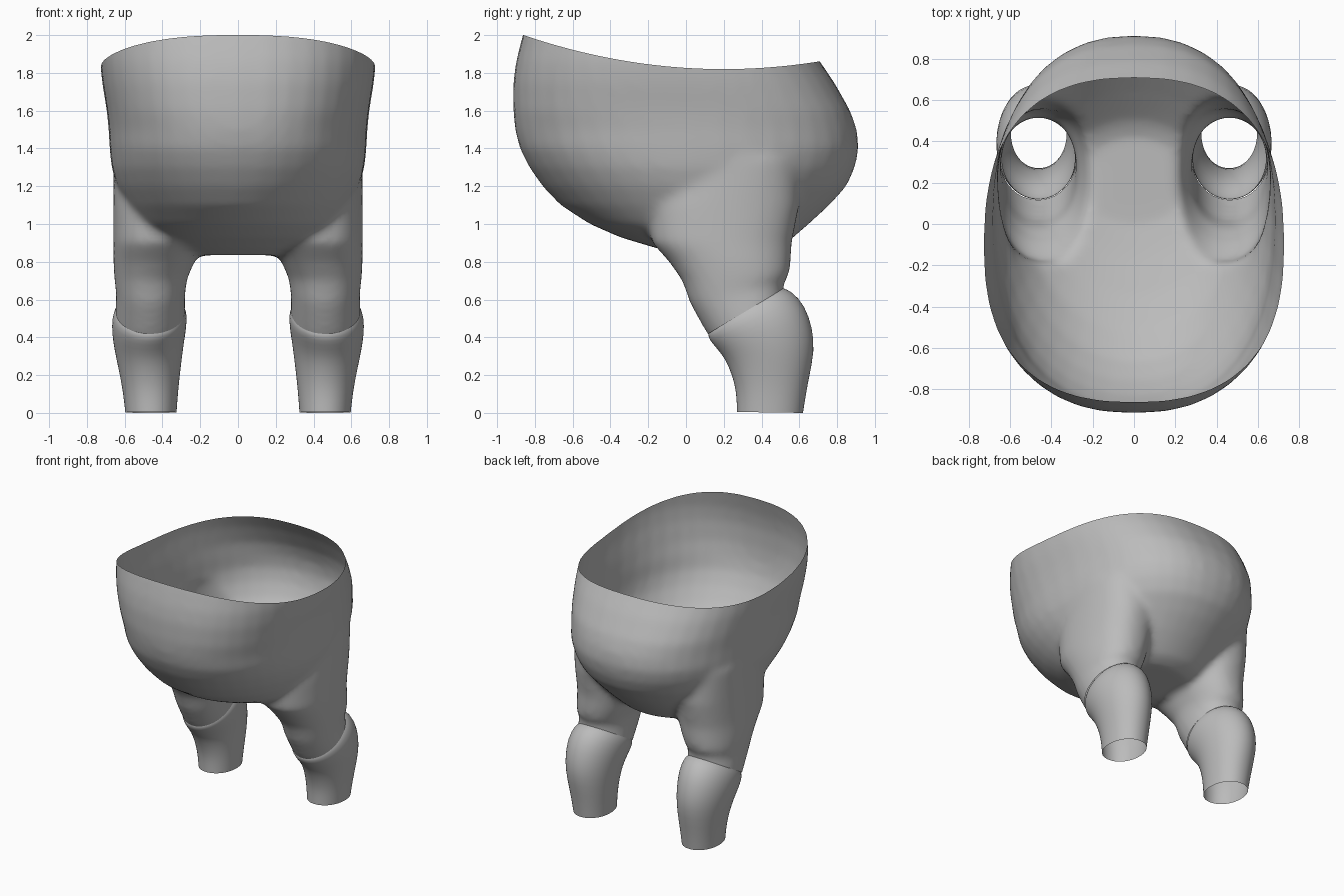
import bpy, bmesh, math
from mathutils import Vector

cube = bpy.data.objects.get("Cube")
if cube:
    bpy.data.objects.remove(cube, do_unlink=True)

cloth = bpy.data.materials.new("grey_cloth")
cloth.use_nodes = True
grey = (0.5, 0.5, 0.5, 1)
cloth.diffuse_color = grey
cloth.node_tree.nodes["Principled BSDF"].inputs["Base Color"].default_value = grey
SIDES = 40


def power(v, p):
    return math.copysign(abs(v) ** (2 / p), v)


def loft(bm, rings, side=1, capped=True):
    """Skin rings given as front y, z, back y, z, inner x, outer x, roundness."""
    rows = []
    for yf, zf, yb, zb, xi, xo, p in rings:
        row = []
        for i in range(SIDES):
            a = math.tau * i / SIDES
            c, s = power(math.cos(a), p), power(math.sin(a), p)
            x = (xi + xo) / 2 + c * (xo - xi) / 2
            t = (1 + s) / 2
            row.append(bm.verts.new((side * x, yf + (yb - yf) * t, zf + (zb - zf) * t)))
        rows.append(row)
    for a, b in zip(rows, rows[1:]):
        for i in range(SIDES):
            j = (i + 1) % SIDES
            bm.faces.new((a[i], b[i], b[j], a[j]))
    if capped:
        bm.faces.new(rows[0])
        bm.faces.new(rows[-1][::-1])
    bmesh.ops.recalc_face_normals(bm, faces=bm.faces)


def make(name, bm):
    mesh = bpy.data.meshes.new(name)
    bm.to_mesh(mesh)
    bm.free()
    mesh.materials.append(cloth)
    ob = bpy.data.objects.new(name, mesh)
    bpy.context.collection.objects.link(ob)
    return ob


def smooth(ob):
    ob.data.polygons.foreach_set("use_smooth", [True] * len(ob.data.polygons))


def cut(bm, point, normal):
    bmesh.ops.bisect_plane(bm, geom=bm.verts[:] + bm.edges[:] + bm.faces[:],
                           plane_co=point, plane_no=normal, clear_outer=True)


def rim(y):
    return 1.82 + 0.16 * (y - 0.2) ** 2


# Belly and seat: height, front, back, half width, roundness
belly = [
    (2.15, -.81, .52, .71, 2.4), (2.0, -.865, .62, .725, 2.4),
    (1.86, -.9, .71, .73, 2.4), (1.75, -.915, .785, .72, 2.4),
    (1.6, -.915, .87, .695, 2.4), (1.5, -.905, .905, .685, 2.3),
    (1.4, -.88, .915, .68, 2.3), (1.3, -.83, .895, .67, 2.2),
    (1.2, -.76, .85, .64, 2.1), (1.1, -.665, .76, .59, 2),
    (1.0, -.51, .65, .53, 2), (.93, -.35, .57, .46, 2),
    (.87, -.15, .5, .37, 2), (.835, 0, .42, .27, 2),
]
# Thighs, running past the knee crease where they get trimmed
thigh = [
    (-.1, 1.35, .6, 1.35, .2, .66, 2.3), (-.2, 1.1, .6, 1.1, .19, .66, 2.3),
    (-.18, .9, .56, .9, .2, .66, 2.3), (-.09, .8, .555, .8, .23, .66, 2.2),
    (-.02, .7, .545, .72, .27, .655, 2.2), (.02, .58, .515, .69, .28, .645, 2.1),
    (.11, .42, .515, .66, .28, .65, 2), (.2, .3, .52, .5, .28, .65, 2),
]
bm = bmesh.new()
loft(bm, [(f, z, b, z, -w, w, p) for z, f, b, w, p in belly])
for side in (1, -1):
    loft(bm, thigh, side)
source = make("trousers_blank", bm)

# Fuse into one skin, soften the joins, then trim to an open shell
remesh = source.modifiers.new("fuse", 'REMESH')
remesh.mode = 'VOXEL'
remesh.voxel_size = 0.022
soften = source.modifiers.new("soften", 'SMOOTH')
soften.factor = 0.5
soften.iterations = 14
graph = bpy.context.evaluated_depsgraph_get()
bm = bmesh.new()
bm.from_object(source, graph)
bpy.data.objects.remove(source, do_unlink=True)

crease = Vector((0, .12, .42))
cut(bm, crease, Vector((0, .24, -.4)).normalized())
for v in bm.verts:
    v.co.z -= rim(v.co.y)
cut(bm, (0, 0, 0), (0, 0, 1))
for v in bm.verts:
    v.co.z += rim(v.co.y)
smooth(make("trouser_body", bm))

# Bulging lower leg sleeves, open at both ends
sleeve = [
    (.12, .425, .515, .66, .285, .64, 2), (.115, .4, .56, .645, .27, .66, 2),
    (.145, .36, .63, .57, .272, .67, 2), (.19, .31, .67, .45, .285, .662, 2),
    (.225, .25, .682, .33, .297, .645, 2), (.26, .15, .65, .18, .312, .618, 2.1),
    (.268, .07, .632, .08, .32, .605, 2.1), (.27, .005, .62, 0, .325, .597, 2.1),
]
for name, side in (("left_leg_sleeve", 1), ("right_leg_sleeve", -1)):
    bm = bmesh.new()
    loft(bm, sleeve, side, capped=False)
    ob = make(name, bm)
    smooth(ob)
    ob.modifiers.new("round", 'SUBSURF').levels = 1
